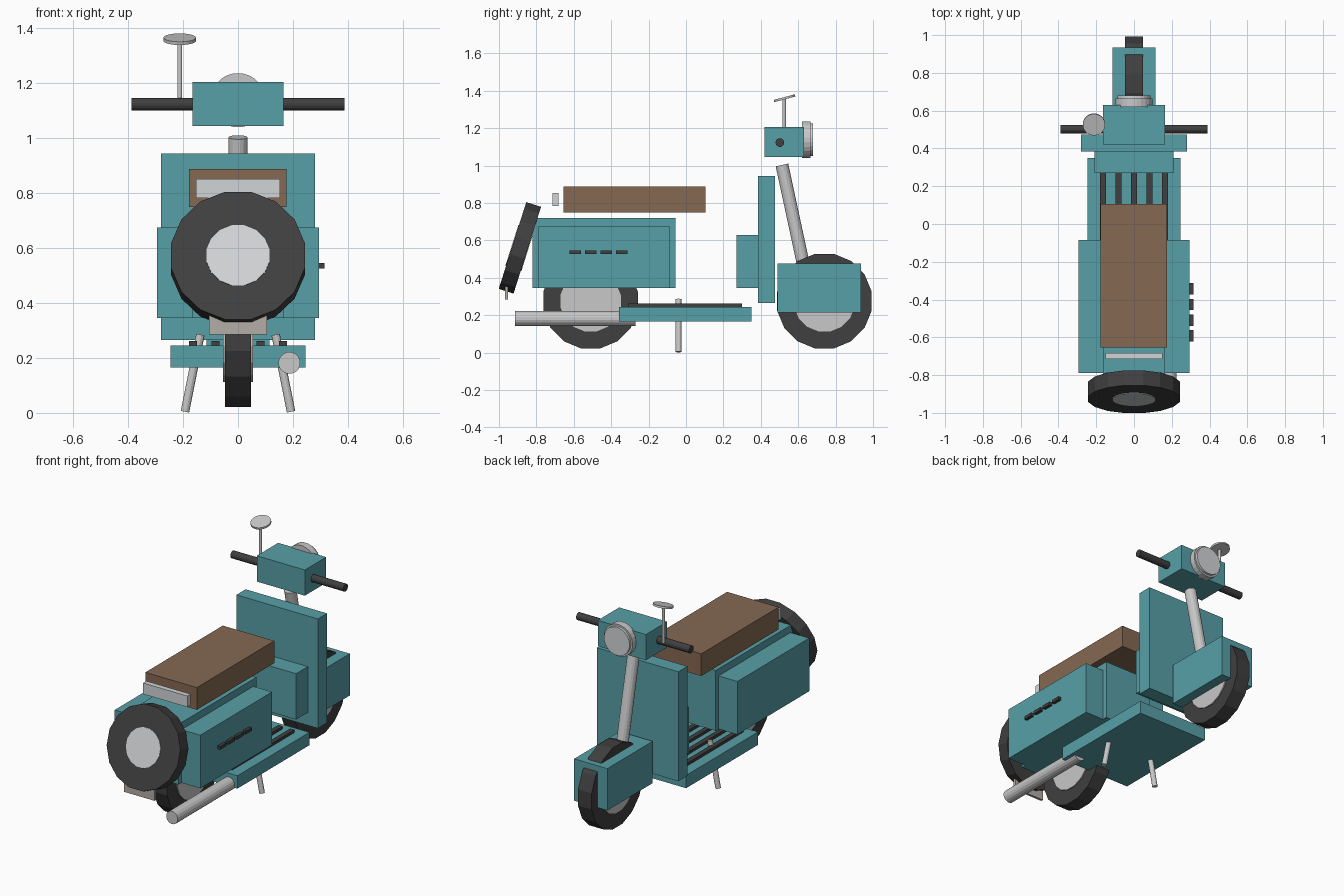
import bpy, bmesh, math
from mathutils import Vector, Matrix

cube = bpy.data.objects.get("Cube")
if cube:
    bpy.data.objects.remove(cube, do_unlink=True)


def material(name, r, g, b):
    m = bpy.data.materials.new(name)
    m.use_nodes = True
    m.diffuse_color = (r, g, b, 1)
    m.node_tree.nodes["Principled BSDF"].inputs["Base Color"].default_value = (r, g, b, 1)
    return m


TEAL = material("teal_paint", 0.095, 0.35, 0.39)
BROWN = material("brown_leather", 0.235, 0.14, 0.085)
BLACK = material("black_rubber", 0.05, 0.05, 0.05)
CHROME = material("light_metal", 0.58, 0.58, 0.58)
LAMP = material("pale_lens", 0.64, 0.66, 0.67)
PLATE = material("warm_grey", 0.46, 0.42, 0.39)


def finish(name, bm, mat):
    mesh = bpy.data.meshes.new(name)
    bm.to_mesh(mesh)
    bm.free()
    mesh.materials.append(mat)
    obj = bpy.data.objects.new(name, mesh)
    bpy.context.collection.objects.link(obj)
    return obj


def box(name, xs, ys, zs, mat):
    """Box spanning the given (low, high) ranges."""
    bm = bmesh.new()
    lo, hi = (Vector(c) for c in zip(xs, ys, zs))
    size = hi - lo
    bmesh.ops.create_cube(bm, size=1, matrix=Matrix.Translation((lo + hi) / 2) @ Matrix.Diagonal((*size, 1)))
    return finish(name, bm, mat)


def rod(name, a, b, radius, mat, sides=16):
    """Cylinder from point a to point b, with a flat side facing along the axes."""
    a, b = Vector(a), Vector(b)
    turn = (b - a).to_track_quat('Z', 'Y').to_matrix().to_4x4()
    spin = Matrix.Rotation(math.pi / sides, 4, 'Z')
    bm = bmesh.new()
    bmesh.ops.create_cone(bm, cap_ends=True, segments=sides, radius1=radius, radius2=radius,
                          depth=(b - a).length,
                          matrix=Matrix.Translation((a + b) / 2) @ turn @ spin)
    return finish(name, bm, mat)


def disc(name, centre, axis, width, radius, mat, sides=16):
    half = Vector(axis).normalized() * width / 2
    c = Vector(centre)
    return rod(name, c - half, c + half, radius, mat, sides)


# Wheels
for label, y in (("front", 0.74), ("rear", -0.51)):
    disc(label + "_tyre", (0, y, 0.275), (1, 0, 0), 0.094, 0.258, BLACK)
    disc(label + "_hub", (0, y, 0.275), (1, 0, 0), 0.108, 0.165, CHROME)

# Spare wheel leaning on the tail, and the plate under it
tilt = math.radians(17.6)
lean = (0, -math.cos(tilt), math.sin(tilt))
disc("spare_tyre", (0, -0.888, 0.56), lean, 0.083, 0.248, BLACK)
disc("spare_hub", (0, -0.888, 0.56), lean, 0.09, 0.117, LAMP)
box("rear_plate", (-0.105, 0.105), (-0.968, -0.953), (0.285, 0.36), PLATE)

# Front mudguard, steering column and leg shield
box("front_mudguard", (-0.114, 0.114), (0.49, 0.935), (0.215, 0.475), TEAL)
rod("steering_column", (0, 0.513, 1.003), (0, 0.66, 0.32), 0.035, CHROME)
box("leg_shield", (-0.28, 0.28), (0.385, 0.475), (0.265, 0.945), TEAL)
box("glove_box", (-0.21, 0.21), (0.27, 0.39), (0.345, 0.63), TEAL)

# Handlebar, headlight and mirror
box("handlebar_housing", (-0.165, 0.165), (0.42, 0.63), (1.045, 1.205), TEAL)
rod("handlebar_grips", (-0.388, 0.502, 1.123), (0.388, 0.502, 1.123), 0.023, BLACK)
rod("headlight_rim", (0, 0.62, 1.138), (0, 0.665, 1.138), 0.099, CHROME, 24)
rod("headlight_lens", (0, 0.66, 1.138), (0, 0.68, 1.138), 0.088, LAMP, 24)
rod("mirror_stem", (-0.212, 0.525, 1.125), (-0.212, 0.525, 1.36), 0.009, CHROME, 12)
disc("mirror", (-0.212, 0.527, 1.36), (0, -0.26, 0.97), 0.012, 0.059, CHROME, 24)

# Floor with rubber strips
box("floor", (-0.246, 0.246), (-0.357, 0.35), (0.165, 0.245), TEAL)
for i in range(5):
    x = (i - 2) * 0.082
    box(f"floor_strip_{i + 1}", (x - 0.015, x + 0.015), (-0.31, 0.3), (0.24, 0.262), BLACK)

# Rear body with side panels
box("rear_body", (-0.165, 0.165), (-0.82, -0.055), (0.345, 0.72), TEAL)
for label, s in (("left", 1), ("right", -1)):
    box(label + "_side_panel", sorted((s * 0.155, s * 0.294)), (-0.79, -0.085), (0.345, 0.675), TEAL)

# Cooling vents on one side
for i in range(4):
    y = -0.592 + i * 0.083
    box(f"vent_{i + 1}", (0.29, 0.314), (y - 0.03, y + 0.03), (0.526, 0.546), BLACK)

# Seat and tail light
box("seat", (-0.178, 0.176), (-0.655, 0.105), (0.75, 0.888), BROWN)
box("tail_light", (-0.152, 0.152), (-0.715, -0.683), (0.783, 0.852), LAMP)

# Exhaust and stand
rod("exhaust", (0.187, -0.915, 0.182), (0.187, -0.27, 0.182), 0.04, CHROME)
for label, s in (("left", 1), ("right", -1)):
    rod(label + "_stand_leg", (s * 0.137, -0.04, 0.285), (s * 0.193, -0.04, 0.004), 0.016, CHROME, 12)
